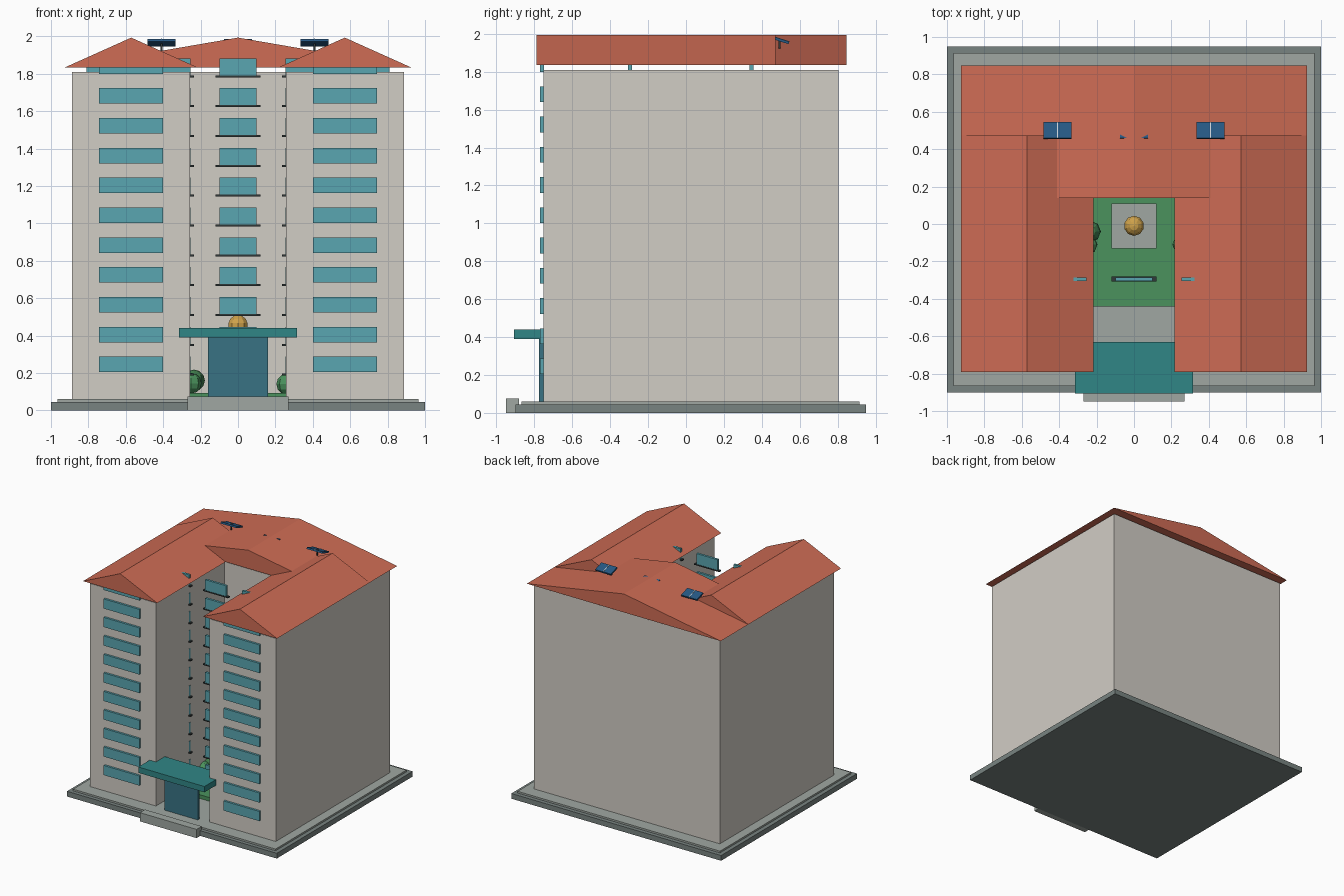
import bpy, bmesh, math
from mathutils import Matrix

if "Cube" in bpy.data.objects:
    bpy.data.objects.remove(bpy.data.objects["Cube"])


def mat(name, r, g, b):
    m = bpy.data.materials.new(name)
    m.diffuse_color = (r, g, b, 1)
    m.use_nodes = True
    m.node_tree.nodes["Principled BSDF"].inputs["Base Color"].default_value = m.diffuse_color
    return m


WALL = mat("wall_plaster", 0.64, 0.61, 0.56)
ROOF = mat("roof_tile", 0.62, 0.15, 0.09)
STONE = mat("stone", 0.35, 0.39, 0.36)
CURB = mat("dark_stone", 0.19, 0.23, 0.22)
GLASS = mat("window_glass", 0.10, 0.38, 0.44)
DOOR = mat("door_glass", 0.04, 0.17, 0.23)
TEAL = mat("canopy_teal", 0.03, 0.24, 0.24)
METAL = mat("dark_metal", 0.03, 0.04, 0.04)
GRASS = mat("grass", 0.07, 0.29, 0.11)
LEAF = mat("leaf", 0.05, 0.20, 0.07)
GOLD = mat("gold", 0.62, 0.36, 0.07)
SOLAR = mat("solar_blue", 0.02, 0.10, 0.23)
FRAME = mat("solar_frame", 0.6, 0.65, 0.7)


def finish(name, bm, material):
    bmesh.ops.recalc_face_normals(bm, faces=bm.faces)
    me = bpy.data.meshes.new(name)
    bm.to_mesh(me)
    bm.free()
    me.materials.append(material)
    ob = bpy.data.objects.new(name, me)
    bpy.context.collection.objects.link(ob)
    return ob


def boxes(name, material, *bounds):
    """One object from any number of (x0, x1, y0, y1, z0, z1) boxes."""
    bm = bmesh.new()
    for x0, x1, y0, y1, z0, z1 in bounds:
        m = Matrix.Translation(((x0 + x1) / 2, (y0 + y1) / 2, (z0 + z1) / 2))
        m = m @ Matrix.Diagonal((x1 - x0, y1 - y0, z1 - z0, 1))
        bmesh.ops.create_cube(bm, size=1, matrix=m)
    return finish(name, bm, material)


def extrude(name, material, points, vec):
    bm = bmesh.new()
    f = bm.faces.new([bm.verts.new(p) for p in points])
    r = bmesh.ops.extrude_face_region(bm, geom=[f], use_keep_orig=True)
    bmesh.ops.translate(bm, vec=vec, verts=[v for v in r["geom"] if isinstance(v, bmesh.types.BMVert)])
    return finish(name, bm, material)


def gable(name, x0, x1, y0, y1):
    pts = [(x0, y0, 1.834), (x1, y0, 1.834), ((x0 + x1) / 2, y0, 1.993)]
    return extrude(name, ROOF, pts, (0, y1 - y0, 0))


def ball(name, material, loc, r, seg=10, rings=7, squash=1.0):
    bm = bmesh.new()
    m = Matrix.Translation(loc) @ Matrix.Diagonal((1, 1, squash, 1))
    bmesh.ops.create_uvsphere(bm, u_segments=seg, v_segments=rings, radius=r, matrix=m)
    return finish(name, bm, material)


# Ground slabs and entrance step
boxes("base_slab", CURB, (-1, 1, -0.9, 0.95, 0, 0.045))
boxes("plinth", STONE, (-0.965, 0.965, -0.867, 0.915, 0.045, 0.06))
boxes("entrance_step", STONE, (-0.27, 0.27, -0.95, -0.88, 0, 0.075))

# U-shaped tower walls around a courtyard
W, C = 0.887, 0.256
outline = [(-W, -0.752), (-C, -0.752), (-C, 0.18), (C, 0.18),
           (C, -0.752), (W, -0.752), (W, 0.805), (-W, 0.805)]
extrude("tower_walls", WALL, [(x, y, 0.06) for x, y in outline], (0, 0, 1.75))

# Roofs: two wing gables and a wide rear gable
gable("left_wing_roof", -0.925, -0.217, -0.79, 0.473)
gable("right_wing_roof", 0.217, 0.925, -0.79, 0.473)
gable("rear_roof", -0.925, 0.925, 0.14, 0.847)

# Eleven floors of windows and ledges
front, court, ledges = [], [], []
for i in range(11):
    z = 0.204 + i * 0.1595
    for s in (-1, 1):
        a, b = sorted((s * 0.402, s * 0.742))
        front.append((a, b, -0.77, -0.75, z, z + 0.083))
        a, b = sorted((s * 0.253, s * 0.81))
        court.append((a, b, -0.305, -0.285, z - 0.008, z + 0.083))
        a, b = sorted((s * 0.235, s * 0.83))
        ledges.append((a, b, -0.308, -0.282, z - 0.018, z - 0.008))
    court.append((-0.1, 0.1, -0.305, -0.285, z - 0.008, z + 0.083))
    ledges.append((-0.12, 0.12, -0.308, -0.282, z - 0.018, z - 0.008))
boxes("front_windows", GLASS, *front)
boxes("courtyard_windows", GLASS, *court)
boxes("courtyard_ledges", METAL, *ledges)
boxes("rear_top_window", GLASS, (-0.1, 0.1, 0.335, 0.355, 1.79, 1.88))

# Entrance
boxes("entrance_door", DOOR, (-0.16, 0.16, -0.775, -0.75, 0.06, 0.39))
boxes("entrance_canopy", TEAL, (-0.315, 0.315, -0.907, -0.63, 0.39, 0.44))

# Courtyard garden
boxes("lawn", GRASS, (-C, C, -0.44, 0.18, 0.06, 0.092))
boxes("monument_base", STONE, (-0.12, 0.12, -0.13, 0.11, 0.09, 0.14))
boxes("monument_column", STONE, (-0.03, 0.03, -0.04, 0.02, 0.14, 0.42))
ball("monument_globe", GOLD, (0, -0.01, 0.455), 0.055)
ball("bush_left", LEAF, (-0.235, -0.04, 0.16), 0.058, 8, 6)
ball("bush_left_front", GRASS, (-0.25, -0.11, 0.145), 0.055, 8, 6)
ball("bush_right", GRASS, (0.262, -0.11, 0.14), 0.057, 8, 6)

# Tilted solar panels on posts
for x, label in ((-0.41, "left"), (0, "middle"), (0.41, "right")):
    panel = boxes("solar_panel_" + label, SOLAR, (-0.075, 0.075, -0.045, 0.045, -0.007, 0.007))
    strip = boxes("solar_divider_" + label, FRAME, (-0.003, 0.003, -0.045, 0.045, 0.005, 0.009))
    for ob in (panel, strip):
        ob.location = (x, 0.5, 1.966)
        ob.rotation_euler.x = math.radians(-18)
    boxes("solar_post_" + label, METAL, (x - 0.005, x + 0.005, 0.488, 0.498, 1.9, 1.966))
